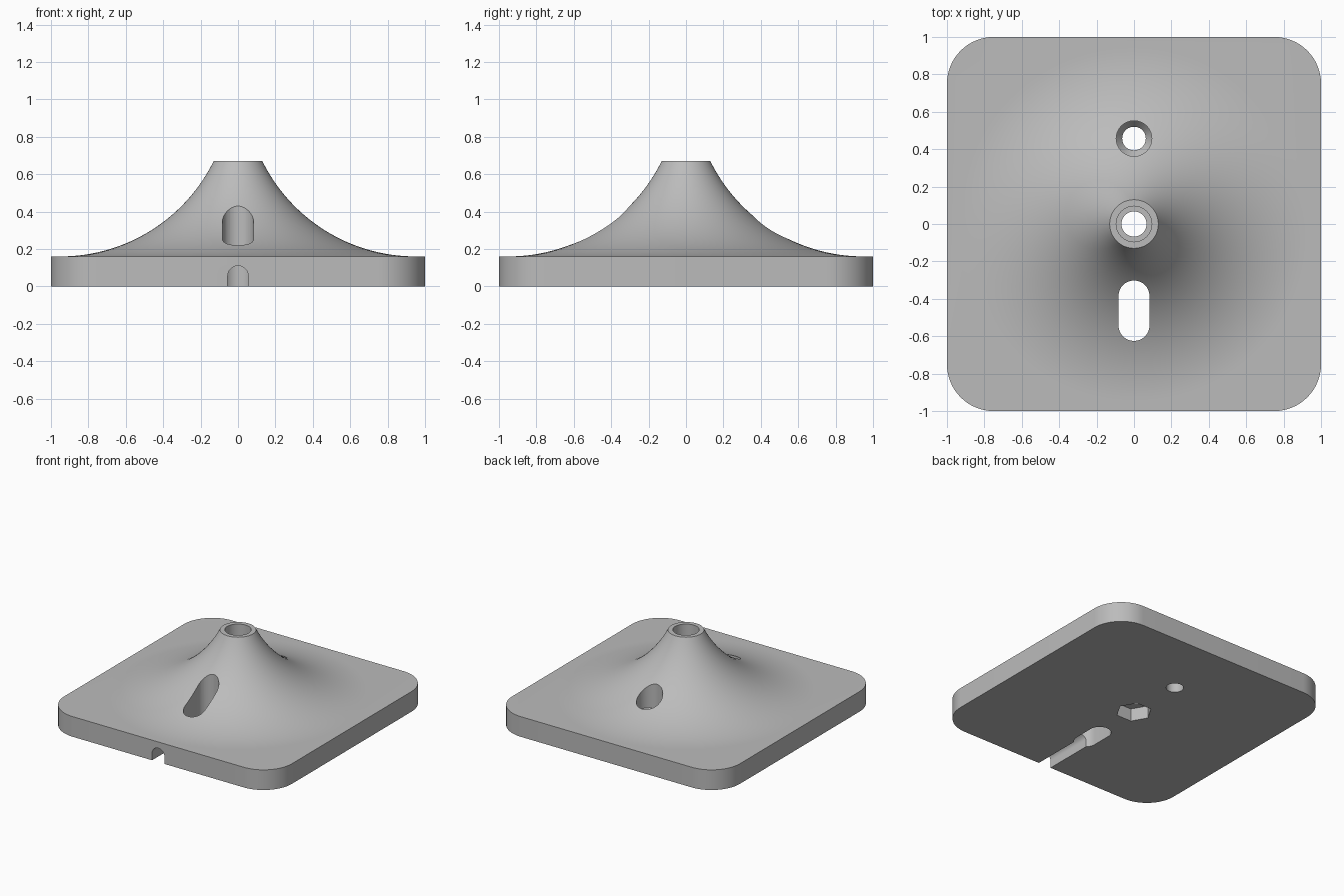
import bpy, bmesh, math

if "Cube" in bpy.data.objects:
    bpy.data.objects.remove(bpy.data.objects["Cube"], do_unlink=True)

grey = bpy.data.materials.new("plain grey")
grey.use_nodes = True
colour = (0.5, 0.5, 0.5, 1)
grey.diffuse_color = colour
grey.node_tree.nodes["Principled BSDF"].inputs["Base Color"].default_value = colour


def finish(name, bm):
    bmesh.ops.recalc_face_normals(bm, faces=bm.faces[:])
    mesh = bpy.data.meshes.new(name)
    bm.to_mesh(mesh)
    bm.free()
    mesh.materials.append(grey)
    obj = bpy.data.objects.new(name, mesh)
    bpy.context.collection.objects.link(obj)
    return obj


def arc(cx, cy, r, start, end, steps):
    angles = [math.radians(start + (end - start) * i / steps) for i in range(steps + 1)]
    return [(cx + r * math.cos(a), cy + r * math.sin(a)) for a in angles]


def prism(name, outline, place, push):
    """Extrude a flat outline, with place turning 2D points into 3D."""
    bm = bmesh.new()
    face = bm.faces.new([bm.verts.new(place(u, v)) for u, v in outline])
    moved = bmesh.ops.extrude_face_region(bm, geom=[face])["geom"]
    bmesh.ops.translate(bm, vec=push, verts=[g for g in moved if isinstance(g, bmesh.types.BMVert)])
    return finish(name, bm)


def lathe(name, profile, y=0, steps=96):
    """Revolve a radius/height profile, capping both ends."""
    bm = bmesh.new()
    rings = []
    for r, z in profile:
        rings.append([bm.verts.new((px, y + py, z))
                      for px, py in arc(0, 0, r, 0, 360, steps)[:-1]])
    for low, high in zip(rings, rings[1:]):
        for i in range(steps):
            j = (i + 1) % steps
            bm.faces.new((low[i], low[j], high[j], high[i]))
    bm.faces.new(rings[0])
    bm.faces.new(rings[-1])
    return finish(name, bm)


def combine(target, other, operation):
    mod = target.modifiers.new(other.name, "BOOLEAN")
    mod.operation, mod.solver, mod.object = operation, "EXACT", other
    bpy.context.view_layer.objects.active = target
    bpy.ops.object.modifier_apply(modifier=mod.name)
    bpy.data.objects.remove(other, do_unlink=True)


# Rounded square plate
plate_top, corner = 0.16, 0.25
outline = []
for k, (sx, sy) in enumerate([(1, 1), (-1, 1), (-1, -1), (1, -1)]):
    outline += arc(sx * (1 - corner), sy * (1 - corner), corner, 90 * k, 90 * k + 90, 16)
base = prism("flared_base", outline, lambda u, v: (u, v, 0), (0, 0, plate_top))

# Concave flare rising to the collar
foot, neck, top = 0.95, 0.13, 0.67
rise, run = top - plate_top, foot - neck
radius = (run ** 2 + rise ** 2) / (2 * rise)
sweep = math.degrees(math.asin(run / radius))
flare = arc(foot, plate_top + radius, radius, 270, 270 - sweep, 32)
combine(base, lathe("flare", [(foot, 0.05)] + flare), "UNION")

# Stepped central bore with hexagonal nut pocket underneath
combine(base, lathe("bore", [(0.067, -0.1), (0.067, 0.25), (0.095, 0.25), (0.095, 0.8)], 0, 48),
        "DIFFERENCE")
combine(base, lathe("nut_pocket", [(0.13, -0.1), (0.13, 0.1)], 0, 6), "DIFFERENCE")

# Countersunk rear hole
combine(base, lathe("rear_hole", [(0.063, -0.1), (0.063, 0.14), (0.095, 0.18), (0.095, 0.8)], 0.457, 48),
        "DIFFERENCE")

# Long front slot
slot = arc(0, -0.385, 0.083, 0, 180, 24) + arc(0, -0.542, 0.083, 180, 360, 24)
combine(base, prism("slot", slot, lambda u, v: (u, v, -0.1), (0, 0, 1)), "DIFFERENCE")

# Round-topped cable channel from the front edge to the slot
channel = arc(0, 0.055, 0.055, 0, 180, 24) + [(-0.055, -0.1), (0.055, -0.1)]
combine(base, prism("channel", channel, lambda u, v: (u, -1.1, v), (0, 0.65, 0)), "DIFFERENCE")

# Smooth curves, crisp edges
bpy.ops.object.select_all(action="DESELECT")
base.select_set(True)
bpy.context.view_layer.objects.active = base
bpy.ops.object.shade_smooth_by_angle(angle=math.radians(25))
